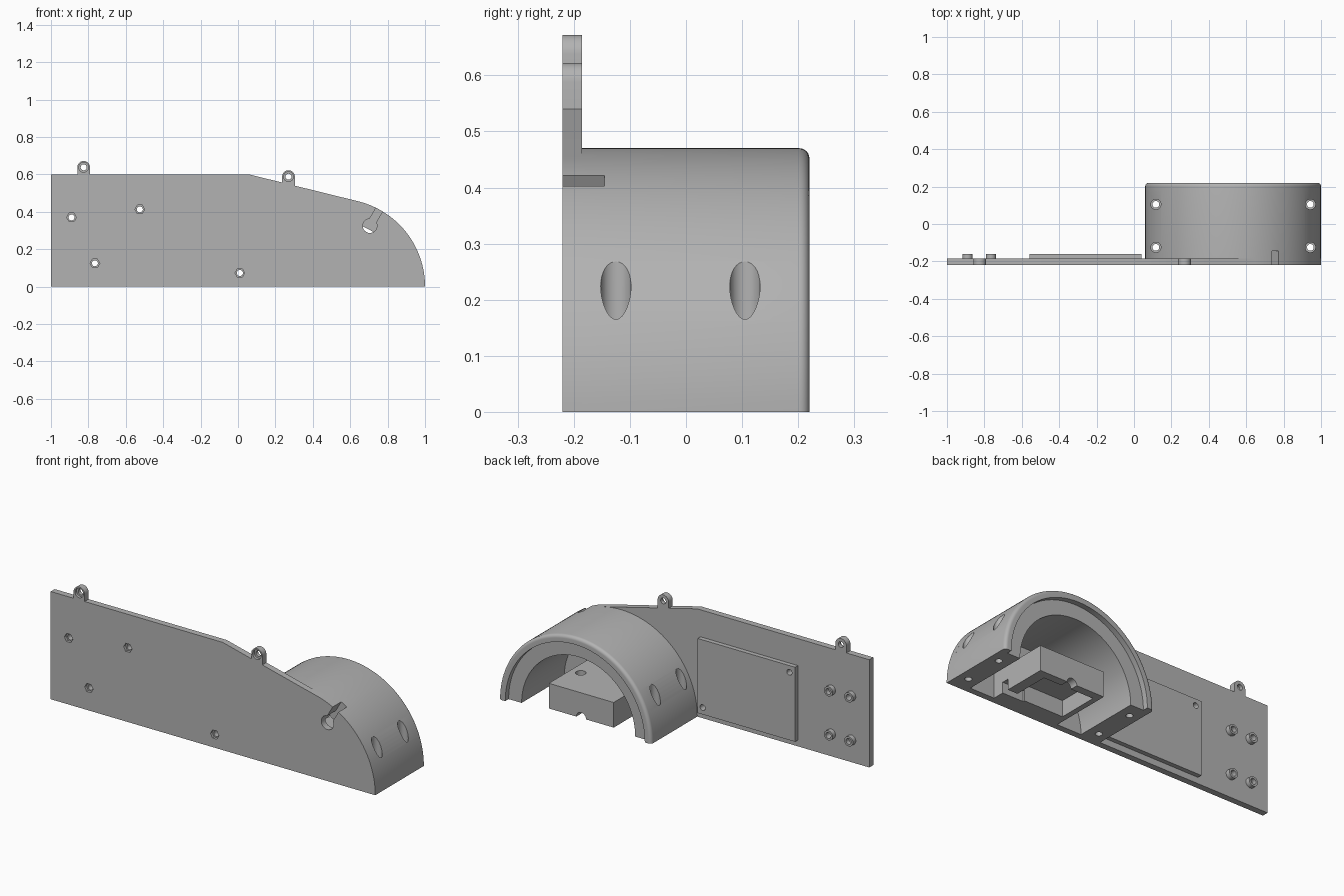
import bpy, bmesh, math
from mathutils import Matrix, Vector

cube = bpy.data.objects.get("Cube")
if cube:
    bpy.data.objects.remove(cube, do_unlink=True)

grey = bpy.data.materials.new("warm grey plastic")
grey.use_nodes = True
GREY = (0.45, 0.45, 0.45, 1)
grey.diffuse_color = GREY
grey.node_tree.nodes["Principled BSDF"].inputs["Base Color"].default_value = GREY

FRONT, WALL, PAD = -0.22, -0.185, -0.16   # plate front, plate back, raised pad back
CX, R = 0.53, 0.47                        # arch centre and outer radius


def finish(name, bm):
    bmesh.ops.recalc_face_normals(bm, faces=bm.faces)
    me = bpy.data.meshes.new(name)
    bm.to_mesh(me)
    bm.free()
    me.materials.append(grey)
    ob = bpy.data.objects.new(name, me)
    bpy.context.collection.objects.link(ob)
    return ob


def prism(name, points, y0, y1):
    """Extrude an x-z outline from y0 to y1."""
    bm = bmesh.new()
    face = bm.faces.new([bm.verts.new((x, y0, z)) for x, z in points])
    ext = bmesh.ops.extrude_face_region(bm, geom=[face])["geom"]
    bmesh.ops.translate(bm, vec=(0, y1 - y0, 0),
                        verts=[v for v in ext if isinstance(v, bmesh.types.BMVert)])
    return finish(name, bm)


def box(name, x0, x1, y0, y1, z0, z1):
    return prism(name, [(x0, z0), (x1, z0), (x1, z1), (x0, z1)], y0, y1)


def rod(name, x, z, r, y0, y1, sides=32):
    """Cylinder along y."""
    ring = [math.tau * i / sides for i in range(sides)]
    return prism(name, [(x + r * math.cos(a), z + r * math.sin(a)) for a in ring], y0, y1)


def post(name, x, y, r, z0, z1):
    """Cylinder along z."""
    bm = bmesh.new()
    bmesh.ops.create_cone(bm, cap_ends=True, segments=32, radius1=r, radius2=r, depth=z1 - z0,
                          matrix=Matrix.Translation((x, y, (z0 + z1) / 2)))
    return finish(name, bm)


def combine(target, tools, operation):
    for tool in tools:
        mod = target.modifiers.new("cut", "BOOLEAN")
        mod.operation, mod.solver, mod.object = operation, "EXACT", tool
        bpy.context.view_layer.objects.active = target
        bpy.ops.object.modifier_apply(modifier=mod.name)
        bpy.data.objects.remove(tool, do_unlink=True)


def keyhole():
    """Round pocket with an angled slot that opens on the arch."""
    d = Vector((0.5, 0.866))
    n = Vector((-d.y, d.x)) * 0.02
    a, b = Vector((0.705, 0.325)), Vector((0.705, 0.325)) + d * 0.16
    slot = prism("slot_cutter", [a - n, b - n, b + n, a + n], FRONT - 0.1, -0.145)
    return [rod("key_cutter", a.x, a.y, 0.038, FRONT - 0.1, -0.145), slot]


# Side plate: straight back, sloping top, round nose
tilt = math.radians(76.2)
nose = [(CX + R * math.cos(tilt * i / 40), R * math.sin(tilt * i / 40)) for i in range(41)]
plate = prism("side_plate", [(-1, 0)] + nose + [(0.06, 0.6), (-1, 0.6)], FRONT, WALL)

# Screw ears on the top edge
ears = [(-0.825, 0.638), (0.27, 0.588)]
for x, z in ears:
    combine(plate, [rod("ear", x, z, 0.034, FRONT, WALL),
                    box("ear_web", x - 0.034, x + 0.034, FRONT, WALL, z - 0.06, z)], "UNION")

# Raised board pad and four standoffs on the inner side
pad = box("board_pad", -0.56, 0.04, WALL, PAD, 0.035, 0.45)
standoffs = [(x, z) for x in (-0.89, -0.765) for z in (0.37, 0.125)]
bosses = {p: rod("standoff", *p, 0.027, WALL, PAD) for p in standoffs}

# Screw holes with hexagonal nut pockets on the outer side
through = [standoffs[0], standoffs[3], (-0.525, 0.413), (0.01, 0.073)]
for x, z in through + ears:
    sides = 32 if (x, z) in ears else 6
    combine(plate, [rod("hole", x, z, 0.016, -0.3, 0),
                    rod("nut_pocket", x, z, 0.026, -0.3, FRONT + 0.015, sides)], "DIFFERENCE")
for p, boss in bosses.items():
    combine(boss, [rod("hole", *p, 0.016, -0.3, 0)], "DIFFERENCE")
for p in through[2:]:
    combine(pad, [rod("hole", *p, 0.016, -0.3, 0)], "DIFFERENCE")

# Arch shell: half turn of a stepped section with a rounded back lip
F = 0.018
section = [(0.35, WALL), (R, WALL)]
section += [(R - F + F * math.cos(a), 0.22 - F + F * math.sin(a))
            for a in (math.pi / 2 * i / 6 for i in range(7))]
section += [(0.43, 0.22), (0.43, 0.19), (0.35, 0.19)]
STEPS, N = 72, len(section)
bm = bmesh.new()
rings = []
for i in range(STEPS + 1):
    a = math.pi * i / STEPS
    rings.append([bm.verts.new((CX + r * math.cos(a), y, r * math.sin(a))) for r, y in section])
for a, b in zip(rings, rings[1:]):
    for j in range(N):
        k = (j + 1) % N
        bm.faces.new((a[j], a[k], b[k], b[j]))
bm.faces.new(rings[0])
bm.faces.new(rings[-1])
arch = finish("arch_shell", bm)

# Counterbored mounting holes in the arch feet
for x in (CX - 0.413, CX + 0.413):
    for y in (-0.125, 0.105):
        combine(arch, [post("hole", x, y, 0.018, -0.1, 0.6),
                       post("counterbore", x, y, 0.027, 0.08, 0.6)], "DIFFERENCE")
combine(plate, keyhole(), "DIFFERENCE")
combine(arch, keyhole(), "DIFFERENCE")

# Motor box under the arch, hollow from below
motor = box("motor_box", 0.33, 0.73, WALL, 0.165, 0, 0.14)
combine(motor, [box("pocket", 0.36, 0.67, -0.11, 0.12, -0.1, 0.09),
                box("side_slot", 0.6, 0.8, -0.12, -0.08, -0.1, 0.06),
                rod("cable_notch", CX, 0, 0.03, 0, 0.3),
                post("shaft_hole", 0.67, -0.03, 0.027, 0.05, 0.3)], "DIFFERENCE")

# Smooth the round faces and keep the edges crisp
for ob in [plate, pad, arch, motor] + list(bosses.values()):
    bpy.ops.object.select_all(action="DESELECT")
    ob.select_set(True)
    bpy.context.view_layer.objects.active = ob
    bpy.ops.object.shade_smooth_by_angle(angle=math.radians(30))
